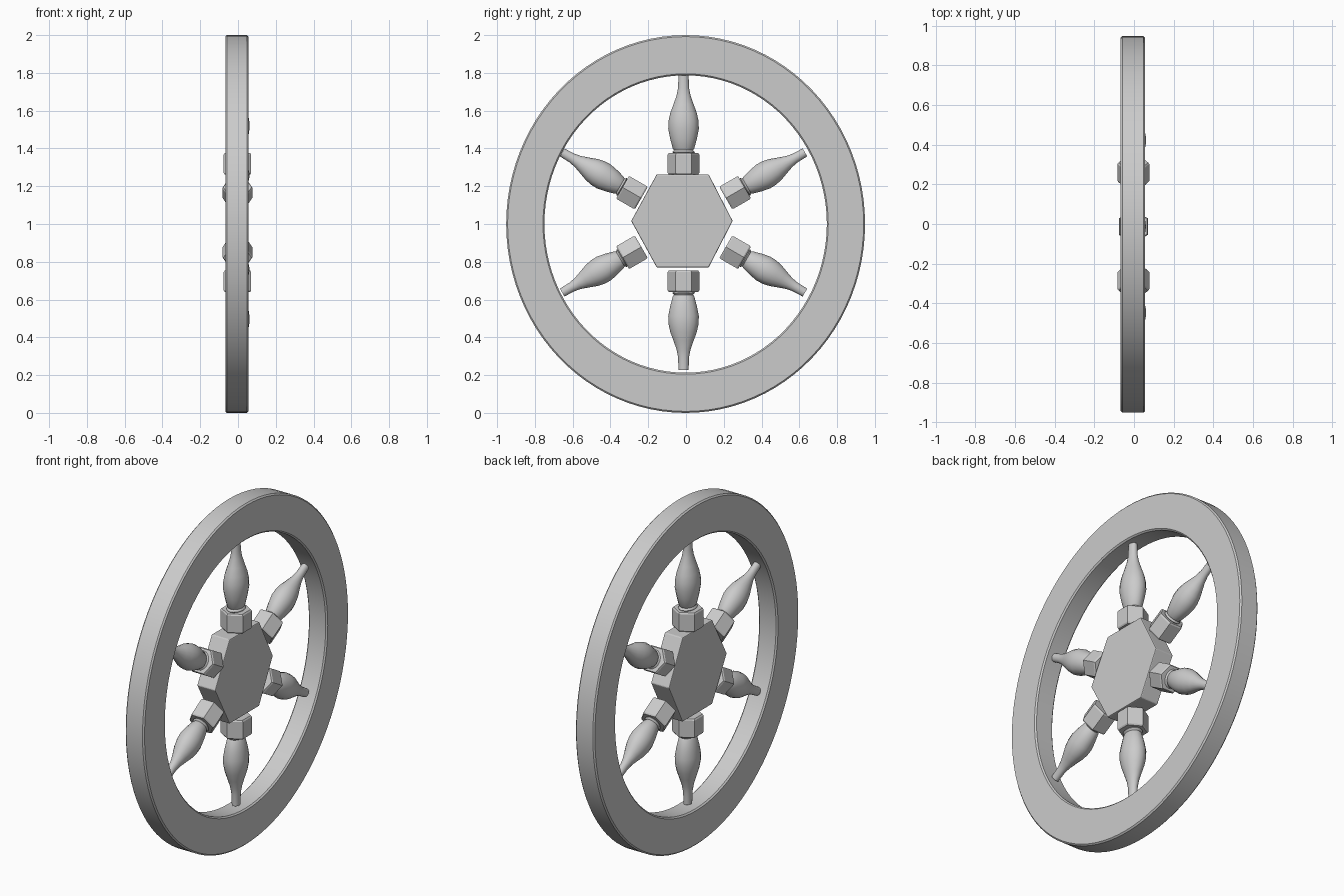
import bpy, bmesh
from math import sin, cos, pi, radians
from mathutils import Vector

if "Cube" in bpy.data.objects:
    bpy.data.objects.remove(bpy.data.objects["Cube"])

XC = -0.003                       # middle of the wheel's thickness
CENTRE = Vector((XC, -0.013, 1.008))


def make_object(name, loops, closed=False, bevel=0.0, smooth=True):
    """Bridge a list of equal-length vertex loops; cap the ends unless closed."""
    bm = bmesh.new()
    rings = [[bm.verts.new(p) for p in loop] for loop in loops]
    n = len(rings[0])
    pairs = list(zip(rings, rings[1:]))
    if closed:
        pairs.append((rings[-1], rings[0]))
    for a, b in pairs:
        for i in range(n):
            j = (i + 1) % n
            bm.faces.new((a[i], a[j], b[j], b[i]))
    if not closed:
        bm.faces.new(rings[0][::-1])
        bm.faces.new(rings[-1])
    bmesh.ops.recalc_face_normals(bm, faces=bm.faces[:])
    if bevel:
        bmesh.ops.bevel(bm, geom=bm.edges[:], offset=bevel, segments=2,
                        profile=0.5, affect='EDGES')
    me = bpy.data.meshes.new(name)
    bm.to_mesh(me)
    bm.free()
    ob = bpy.data.objects.new(name, me)
    bpy.context.collection.objects.link(ob)
    if smooth:
        bpy.ops.object.select_all(action='DESELECT')
        ob.select_set(True)
        bpy.context.view_layer.objects.active = ob
        bpy.ops.object.shade_smooth_by_angle(angle=radians(35))
    return ob


def spoke_loop(angle, dist, rx, rt, sides, phase=0.0):
    """Ring around a spoke axis: rx across the thickness, rt in the wheel plane."""
    axis = Vector((0, cos(angle), sin(angle)))
    side = Vector((0, -sin(angle), cos(angle)))
    loop = []
    for i in range(sides):
        a = phase + 2 * pi * i / sides
        loop.append(CENTRE + axis * dist + side * rt * cos(a)
                    + Vector((rx * sin(a), 0, 0)))
    return loop


# rim: slightly oval ring with softened edges
x0, x1, b = -0.067, 0.055, 0.008
RO, RI = 1.0, 0.787
section = [(x0, RI + b), (x0, RO - b), (x0 + b, RO), (x1 - b, RO),
           (x1, RO - b), (x1, RI + b), (x1 - b, RI), (x0 + b, RI)]
rim_loops = []
for x, r in section:
    rim_loops.append([(x, -0.002 + 0.95 * r * cos(2 * pi * i / 96),
                       1.0 + r * sin(2 * pi * i / 96)) for i in range(96)])
make_object("rim", rim_loops, closed=True)

# hexagonal hub
hub_yz = [(-0.29, 1.016), (-0.155, 1.263), (0.12, 1.263),
          (0.247, 1.016), (0.12, 0.77), (-0.155, 0.77)]
make_object("hub", [[(x, y, z) for y, z in hub_yz] for x in (-0.063, 0.055)],
            bevel=0.005, smooth=False)

# turned spoke profile: (fraction of length from collar to tip, relative radius)
profile = [(0.0, 0.62), (0.025, 0.74), (0.05, 0.62), (0.07, 0.70),
           (0.20, 0.88), (0.32, 1.0), (0.42, 0.98), (0.52, 0.87),
           (0.63, 0.66), (0.74, 0.46), (0.84, 0.36), (1.0, 0.33)]

for k in range(6):
    ang = radians(30 + 60 * k)
    upright = k in (1, 4)
    tip = 0.78 if upright else 0.742
    start, end = (0.255, 0.367) if upright else (0.258, 0.373)
    # hexagonal collar; upright ones show a flat, the others an edge
    phase = 0.0 if upright else pi / 6
    r = 0.084 if upright else 0.080
    collar = [(start, 0.93), (start + 0.008, 1.0), (end - 0.008, 1.0), (end, 0.93)]
    make_object(f"collar_{k + 1}",
                [spoke_loop(ang, d, r * s, r * s, 6, phase) for d, s in collar],
                smooth=False)
    # baluster-shaped spoke, a little flattened across the thickness
    rt = 0.081 if upright else 0.073
    base = end - 0.005
    make_object(f"spoke_{k + 1}",
                [spoke_loop(ang, base + f * (tip - base), 0.064 * s, rt * s, 16)
                 for f, s in profile])
